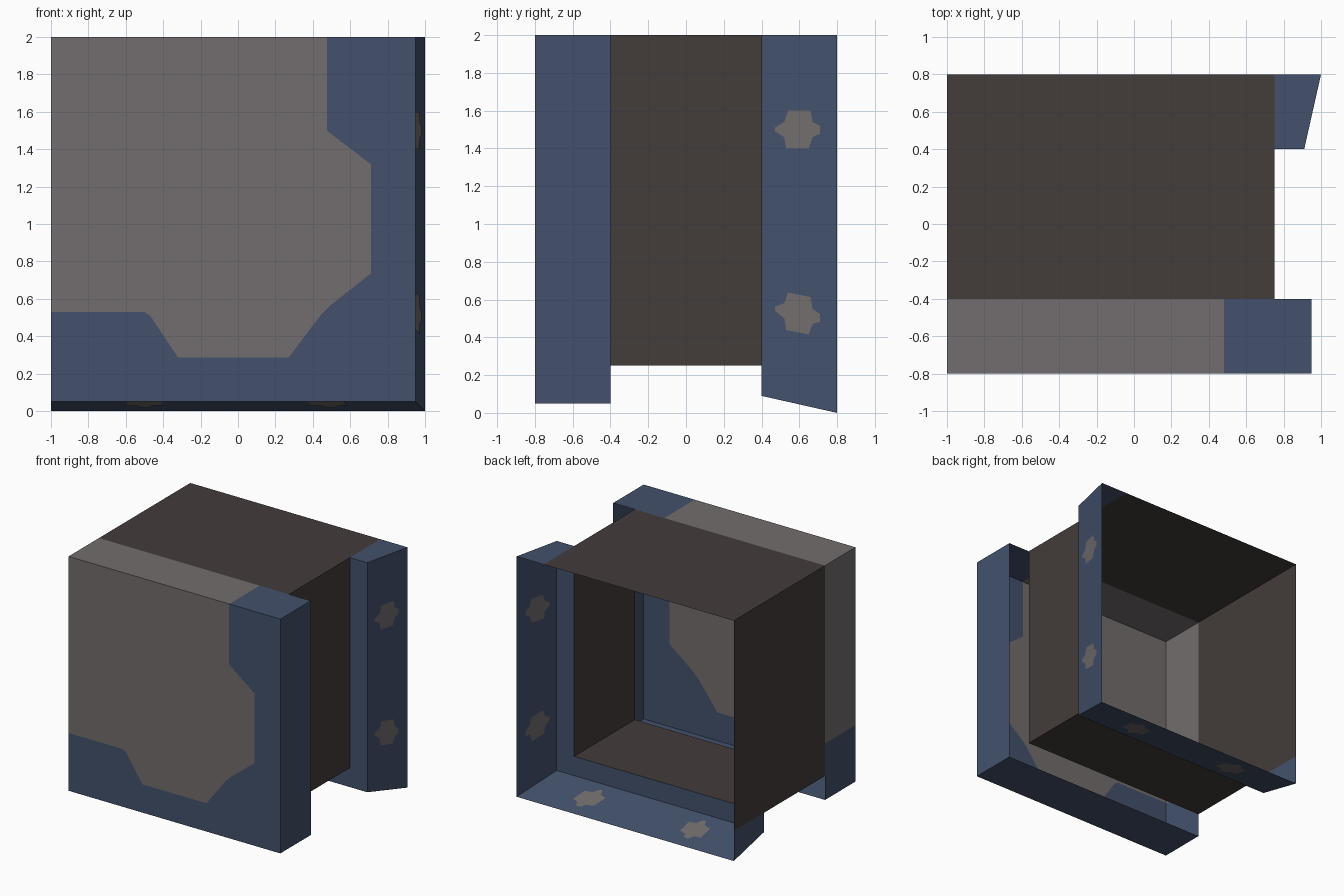
import bpy, bmesh
from mathutils import Vector

if "Cube" in bpy.data.objects:
    bpy.data.objects.remove(bpy.data.objects["Cube"])


def material(name, rgb):
    m = bpy.data.materials.new(name)
    m.diffuse_color = (*rgb, 1.0)
    m.use_nodes = True
    m.node_tree.nodes["Principled BSDF"].inputs["Base Color"].default_value = m.diffuse_color
    return m


GREY = material("worn_grey", (0.171, 0.152, 0.153))
BLUE = material("dull_blue", (0.056, 0.083, 0.150))
BROWN = material("dark_brown", (0.056, 0.046, 0.043))


def swap(poly):
    """Mirror across the diagonal: right side <-> bottom, top <-> left side."""
    return [(1 - z, y, 1 - x) for x, y, z in poly]


def shell(name, mats, faces, inside):
    """Open shell from (polygon, material index); normals point away from 'inside'."""
    bm = bmesh.new()
    for poly, mi in faces:
        f = bm.faces.new([bm.verts.new(p) for p in poly])
        f.material_index = mi
        f.normal_update()
        if f.normal.dot(f.calc_center_median() - Vector(inside)) < 0:
            f.normal_flip()
    bmesh.ops.remove_doubles(bm, verts=bm.verts, dist=0.0005)
    me = bpy.data.meshes.new(name)
    bm.to_mesh(me)
    bm.free()
    for m in mats:
        me.materials.append(m)
    ob = bpy.data.objects.new(name, me)
    bpy.context.collection.objects.link(ob)
    return ob


def both(poly, mi=0):
    return [(poly, mi), (swap(poly), mi)]


# Housing: right wall + floor, roof + left wall, open front and back
faces = both([(0.75, -0.4, 0.25), (0.75, 0.4, 0.25), (0.75, 0.4, 2), (0.75, -0.4, 2)])
faces += both([(-1, -0.4, 2), (0.75, -0.4, 2), (0.75, 0.8, 2), (-1, 0.8, 2)])
shell("housing", [BROWN], faces, (0, 0, 1))

# Front slab: worn grey panel with a blue chipped border, hollow behind
chip = [(-1, 0.53), (-0.5, 0.53), (-0.47, 0.51), (-0.32, 0.285), (0.27, 0.285),
        (0.44, 0.51), (0.5, 0.57), (0.71, 0.735), (0.71, 1.32), (0.5, 1.48),
        (0.475, 1.5), (0.475, 2)]
panel = [(x, -0.8, z) for x, z in chip]
faces = [(panel + [(-1, -0.8, 2)], 0),
         (panel + [(0.95, -0.8, 2), (0.95, -0.8, 0.05), (-1, -0.8, 0.05)], 1)]
faces += both([(0.95, -0.8, 0.05), (0.95, -0.4, 0.05), (0.95, -0.4, 2), (0.95, -0.8, 2)], 1)
for x0, x1, mi in ((-1, 0.48, 0), (0.48, 0.95, 1)):
    faces += both([(x0, -0.8, 2), (x1, -0.8, 2), (x1, -0.4, 2), (x0, -0.4, 2)], mi)
shell("front_slab", [GREY, BLUE], faces, (0, -0.5, 1))

# Rear flange: flared L-shaped rim, open at the back
faces = both([(0.91, 0.4, 0.09), (1, 0.8, 0), (1, 0.8, 2), (0.91, 0.4, 2)])
faces += both([(0.75, 0.4, 0.25), (0.91, 0.4, 0.09), (0.91, 0.4, 2), (0.75, 0.4, 2)])
faces += both([(0.75, 0.4, 2), (0.91, 0.4, 2), (1, 0.8, 2), (0.75, 0.8, 2)])
shell("rear_flange", [BLUE], faces, (-0.1, 0.8, 1.1))

# Worn patches: thin plates showing on both sides of the flange
blob = [(-0.13, 0.01), (-0.08, 0.04), (-0.06, 0.1), (0.06, 0.1), (0.07, 0.04),
        (0.11, 0.02), (0.11, -0.02), (0.07, -0.04), (0.05, -0.1), (-0.07, -0.1),
        (-0.08, -0.04), (-0.13, -0.01)]
faces = []
for zc, skew in ((1.5, 0), (0.525, -0.2)):
    for off in (-0.003, 0.003):
        poly = []
        for a, b in blob:
            y = 0.6 + a
            poly.append((0.91 + (y - 0.4) * 0.225 + off, y, zc + b + a * skew))
        faces += both(poly)
shell("worn_patches", [GREY], faces, (-0.1, 0.8, 1.1))
